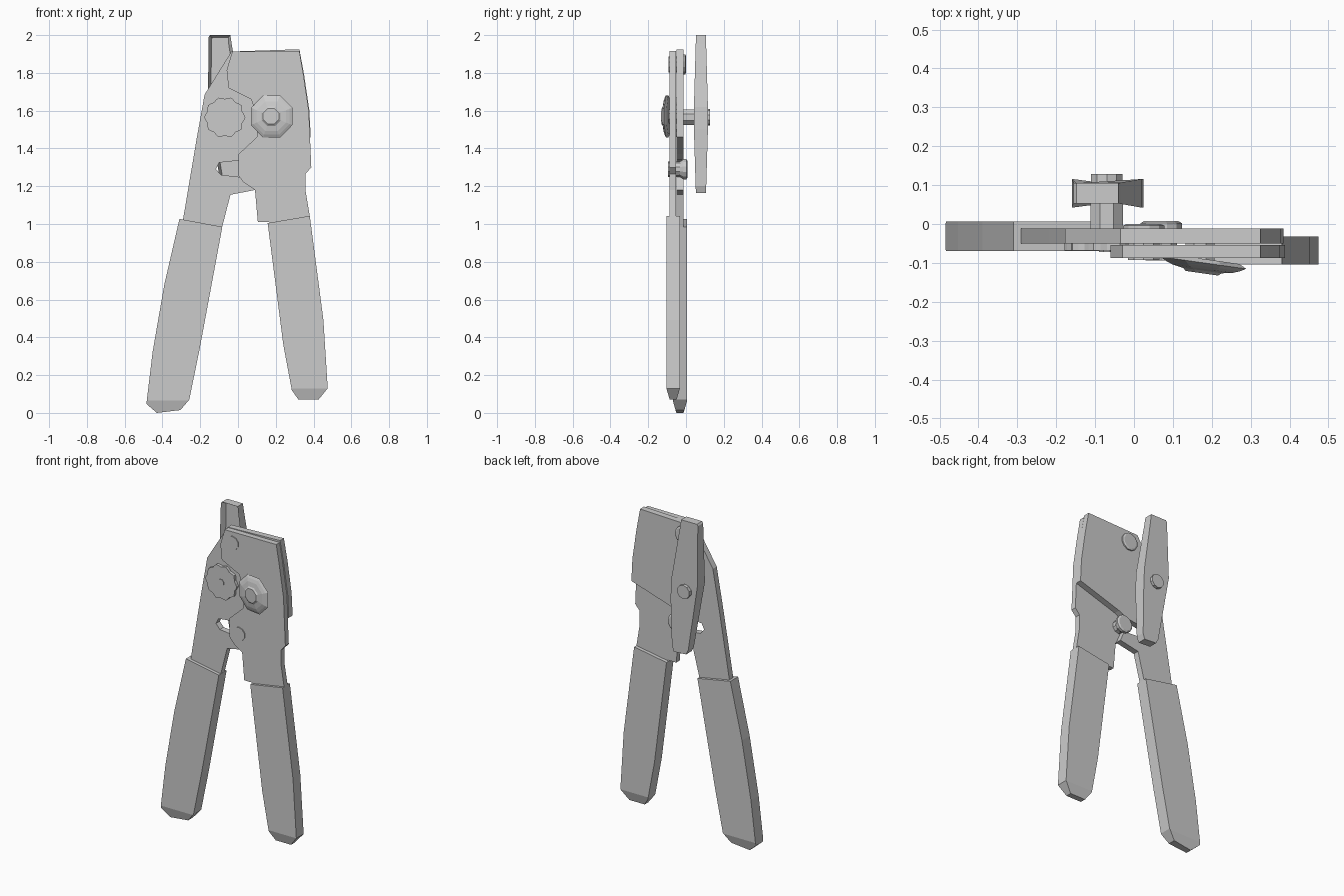
import bpy, bmesh, math
from mathutils import Matrix, Vector

cube = bpy.data.objects.get("Cube")
if cube:
    bpy.data.objects.remove(cube)

steel = bpy.data.materials.new("grey_steel")
steel.use_nodes = True
steel.diffuse_color = (0.6, 0.6, 0.6, 1)
steel.node_tree.nodes["Principled BSDF"].inputs["Base Color"].default_value = (0.6, 0.6, 0.6, 1)


def finish(name, bm):
    bmesh.ops.recalc_face_normals(bm, faces=bm.faces)
    mesh = bpy.data.meshes.new(name)
    bm.to_mesh(mesh)
    bm.free()
    mesh.materials.append(steel)
    obj = bpy.data.objects.new(name, mesh)
    bpy.context.scene.collection.objects.link(obj)
    return obj


def prism(outline, y0, y1):
    """Extrude an x-z outline from y0 to y1."""
    bm = bmesh.new()
    face = bm.faces.new([bm.verts.new((x, y0, z)) for x, z in outline])
    ext = bmesh.ops.extrude_face_region(bm, geom=[face])["geom"]
    verts = [v for v in ext if isinstance(v, bmesh.types.BMVert)]
    bmesh.ops.translate(bm, verts=verts, vec=(0, y1 - y0, 0))
    bmesh.ops.recalc_face_normals(bm, faces=bm.faces)
    return bm


def disc(name, x, z, stack, sides, tilt=0.0):
    """Turned part along y: stack is (y, radius) pairs."""
    bm = bmesh.new()
    mid = stack[0][0]
    rings = []
    for y, r in stack:
        angles = [2 * math.pi * (i + 0.5) / sides for i in range(sides)]
        rings.append([bm.verts.new((r * math.cos(a), y - mid, r * math.sin(a))) for a in angles])
    for a, b in zip(rings, rings[1:]):
        for i in range(sides):
            j = (i + 1) % sides
            bm.faces.new((a[i], a[j], b[j], b[i]))
    bm.faces.new(rings[0])
    bm.faces.new(rings[-1])
    bm.transform(Matrix.Translation((x, mid, z)) @ Matrix.Rotation(tilt, 4, "Z"))
    return finish(name, bm)


def grip(name, outline, y0, y1, shoulder, tip):
    """Handle sleeve whose lower end narrows in depth."""
    bm = prism(outline, y0, y1)
    bmesh.ops.bisect_plane(bm, geom=bm.verts[:] + bm.edges[:] + bm.faces[:],
                           plane_co=(0, 0, shoulder), plane_no=(0, 0, 1))
    mid = (y0 + y1) / 2
    for v in bm.verts:
        t = min(1, max(0, (shoulder - v.co.z) / (shoulder - tip)))
        v.co.y = mid + (v.co.y - mid) * (1 - 0.5 * t)
    finish(name, bm)


# Rear lever: wide head, open slot and tang inside the grip
finish("rear_lever", prism([
    (-.29, 1.03), (-.22, 1.445), (-.177, 1.685), (-.035, 1.913), (.325, 1.925),
    (.35, 1.79), (.378, 1.6), (.385, 1.46), (.1, 1.37), (.04, 1.34), (-.1, 1.325),
    (-.117, 1.29), (-.09, 1.26), (0, 1.25), (.06, 1.25), (.09, 1.18), (-.04, 1.155),
    (-.085, .98), (-.12, .9), (-.3, .9)], -.05, -.012))

# Front lever plate, notched for the wheel
finish("front_lever", prism([
    (-.03, 1.913), (.325, 1.915), (.345, 1.8), (.375, 1.6), (.388, 1.3), (.357, 1.265),
    (.357, 1.18), (.38, 1.04), (.36, .9), (.19, .9), (.165, 1.01), (.105, 1.01),
    (.09, 1.18), (.03, 1.22), (.003, 1.255), (.003, 1.37), (.1, 1.46), (.1, 1.57),
    (.07, 1.66), (-.05, 1.72), (-.06, 1.815)], -.088, -.054))

# Grips
grip("right_grip", [
    (-.31, 1.027), (-.083, .985), (-.204, .334), (-.258, .07), (-.305, .015),
    (-.43, 0), (-.485, .048), (-.452, .323), (-.39, .68)], -.07, .006, .065, 0)
grip("left_grip", [
    (.157, 1.005), (.38, 1.043), (.452, .493), (.475, .13), (.426, .07),
    (.32, .07), (.285, .12), (.24, .36)], -.104, -.032, .13, .07)

# Rivets through both plates
disc("upper_rivet", .025, 1.845, [(-.093, .042), (-.05, .042)], 10)
disc("upper_rivet_back", .025, 1.845, [(-.02, .055), (-.004, .055), (0, .045)], 12)
disc("lower_rivet", .07, 1.29, [(-.094, .042), (-.02, .042)], 10)
disc("lower_rivet_back", .07, 1.29, [(-.035, .04), (-.012, .055), (.002, .055), (.008, .045)], 12)

# Tilted cutting wheel with raised hub
disc("cutting_wheel", .18, 1.57,
     [(-.09, .1), (-.1, .12), (-.108, .105), (-.115, .085), (-.12, .055), (-.127, .045)], 8, -.14)
disc("wheel_pin", .17, 1.57, [(-.1, .04), (-.05, .04)], 8)

# Scalloped feed gear with hub
teeth, steps = 10, 40
gear = []
for i in range(steps):
    a = 2 * math.pi * i / steps
    r = .103 + .006 * math.cos(teeth * a)
    gear.append((-.07 + r * math.cos(a), 1.565 + r * math.sin(a)))
finish("feed_gear", prism(gear, -.068, -.045))
disc("gear_hub", -.07, 1.565, [(-.072, .022), (-.06, .022)], 8)

# Turning key: hollow-fronted paddle, tapered in depth toward both ends
bm = prism([
    (-.155, 1.99), (-.148, 2), (-.04, 2), (-.033, 1.95), (.02, 1.62), (.025, 1.5),
    (.022, 1.2), (.01, 1.165), (-.075, 1.17), (-.09, 1.2), (-.16, 1.62)], .042, .116)
front = min(bm.faces, key=lambda f: f.calc_center_median().y)
bmesh.ops.inset_region(bm, faces=[front], thickness=.016, depth=-.04)
for v in bm.verts:
    t = max(0, abs(v.co.z - 1.57) - .1) / .33
    v.co.y = .079 + (v.co.y - .079) * (1 - .3 * t)
finish("turning_key", bm)
disc("key_shaft", -.07, 1.565, [(-.03, .045), (.09, .045)], 8)
disc("key_cap", -.07, 1.565, [(.1, .043), (.128, .043)], 10)
